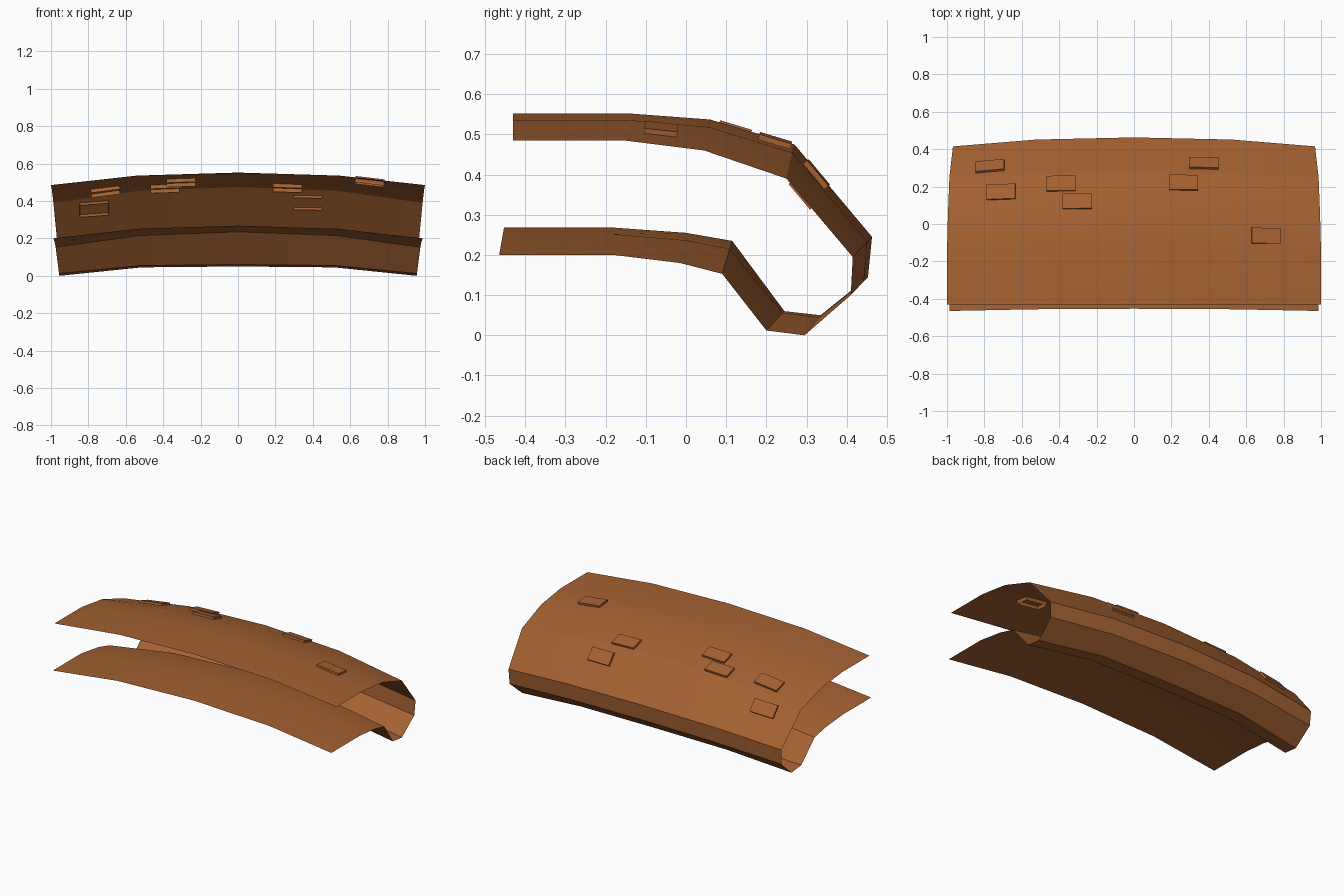
import bpy, bmesh, math
from mathutils import Vector, Matrix
from mathutils.bvhtree import BVHTree

if "Cube" in bpy.data.objects:
    bpy.data.objects.remove(bpy.data.objects["Cube"])

rust = bpy.data.materials.new("rust brown")
rust.diffuse_color = (0.376, 0.122, 0.032, 1)
rust.use_nodes = True
rust.node_tree.nodes["Principled BSDF"].inputs["Base Color"].default_value = rust.diffuse_color


def finish(bm, name):
    me = bpy.data.meshes.new(name)
    bm.to_mesh(me)
    bm.free()
    ob = bpy.data.objects.new(name, me)
    bpy.context.collection.objects.link(ob)
    me.materials.append(rust)
    bpy.ops.object.select_all(action='DESELECT')
    bpy.context.view_layer.objects.active = ob
    ob.select_set(True)
    bpy.ops.object.shade_smooth_by_angle(angle=math.radians(30))
    return ob


# Cross-section in (y, z) at the middle, and in (x, y, z) at the right end
middle = [(-.43, .552), (-.14, .552), (.06, .537), (.27, .475), (.463, .245), (.453, .145),
          (.335, .05), (.245, .06), (.115, .235), (0, .255), (-.18, .268), (-.453, .268)]
end = [(1, -.43, .485), (1, -.155, .485), (.995, .045, .46), (.987, .25, .39),
       (.968, .415, .195), (.963, .41, .10), (.955, .295, .0), (.957, .20, .012),
       (.975, .09, .153), (.98, -.015, .18), (.987, -.18, .20), (.987, -.465, .20)]

# Arched shell: five cross-sections sinking toward both ends
bm = bmesh.new()
columns = []
for s in (-1, -.54, 0, .54, 1):
    column = []
    for i, ((my, mz), (ex, ey, ez)) in enumerate(zip(middle, end)):
        f = s * s if abs(s) == 1 else abs(s) * .45
        if i in (6, 7) and abs(s) < 1:
            f *= .4
        column.append(bm.verts.new((s * ex, my + (ey - my) * f, mz + (ez - mz) * f)))
    columns.append(column)
for a, b in zip(columns, columns[1:]):
    for i in range(len(middle) - 1):
        bm.faces.new((a[i], b[i], b[i + 1], a[i + 1]))
bm.normal_update()
tree = BVHTree.FromBMesh(bm)
finish(bm, "curled_shell")

# Raised tiles, open underneath, lying on the top of the shell
for x, y in [(-.77, .305), (-.71, .17), (-.39, .215), (-.305, .12),
             (.265, .22), (.375, .32), (.705, -.063)]:
    pos, n, _, _ = tree.ray_cast(Vector((x, y, 2)), Vector((0, 0, -1)))
    if n.z < 0:
        n = -n
    across = Vector((1, 0, 0))
    across = (across - n * across.dot(n)).normalized()
    along = n.cross(across)
    rot = Matrix((across, along, n)).transposed().to_4x4()
    bm = bmesh.new()
    bmesh.ops.create_cube(bm, size=1, matrix=Matrix.Translation((0, 0, -.004)) @ Matrix.Diagonal((.155, .083, .034, 1)))
    bm.normal_update()
    bmesh.ops.delete(bm, geom=[f for f in bm.faces if f.normal.z < -.9], context='FACES')
    bm.transform(Matrix.Translation(pos) @ rot)
    finish(bm, "raised_tile")
